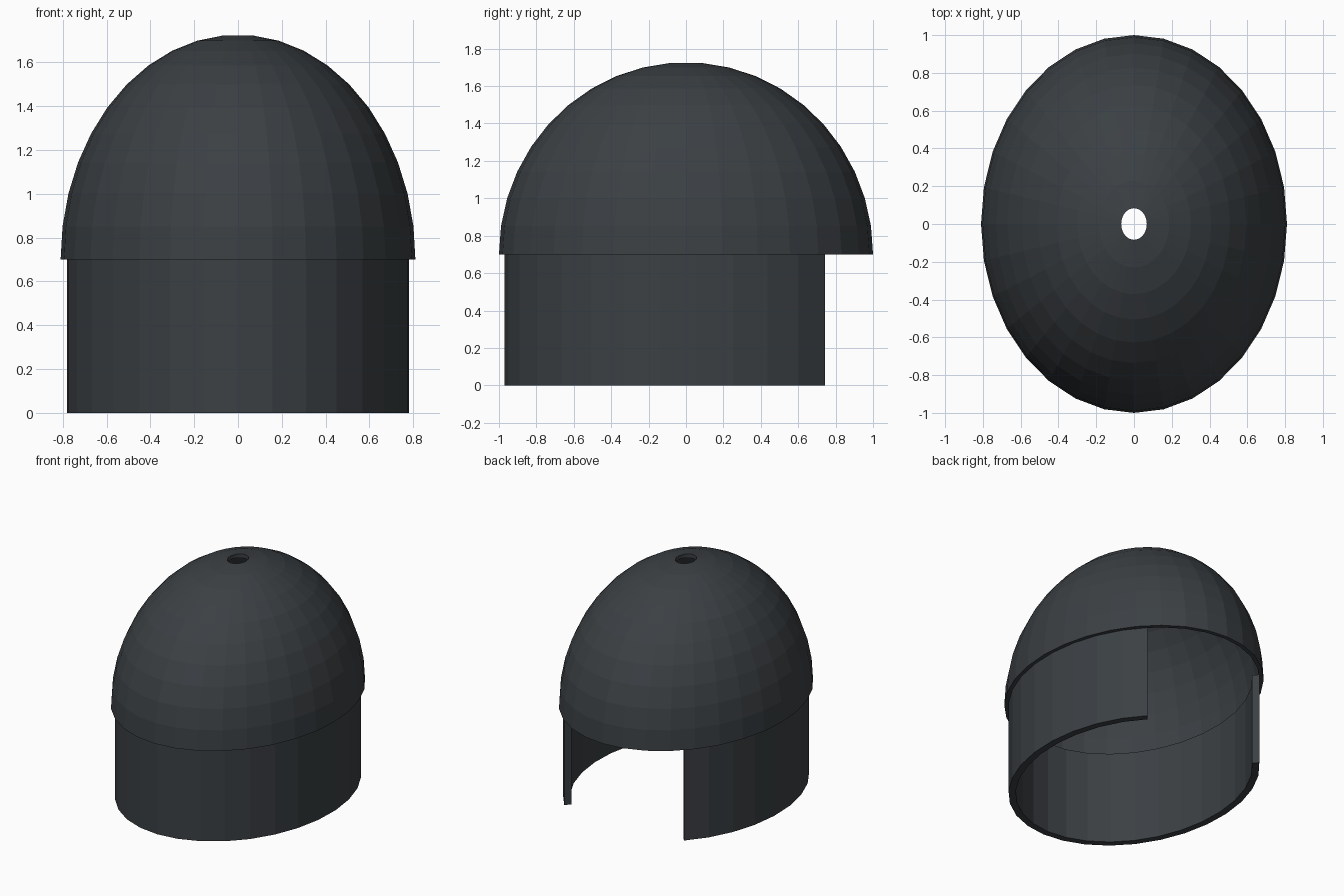
import bpy, bmesh, math

if "Cube" in bpy.data.objects:
    bpy.data.objects.remove(bpy.data.objects["Cube"])

shell = bpy.data.materials.new("dark slate")
shell.diffuse_color = (0.044, 0.051, 0.057, 1)
shell.use_nodes = True
shell.node_tree.nodes["Principled BSDF"].inputs["Base Color"].default_value = shell.diffuse_color

RX, RY, RZ, RIM = 0.81, 1.0, 1.027, 0.70


def sweep(name, rings, closed):
    """Skin a list of closed cross-sections into a solid."""
    bm = bmesh.new()
    loops = [[bm.verts.new(p) for p in r] for r in rings]
    n, m = len(loops), len(loops[0])
    for i in range(n if closed else n - 1):
        a, b = loops[i], loops[(i + 1) % n]
        for j in range(m):
            k = (j + 1) % m
            bm.faces.new((a[j], b[j], b[k], a[k]))
    if not closed:
        bm.faces.new(loops[0])
        bm.faces.new(loops[-1])
    bmesh.ops.recalc_face_normals(bm, faces=bm.faces)
    me = bpy.data.meshes.new(name)
    bm.to_mesh(me)
    bm.free()
    me.materials.append(shell)
    ob = bpy.data.objects.new(name, me)
    bpy.context.collection.objects.link(ob)
    return ob


# hollow oval dome with a small opening at the crown
STEPS, TOP, T = 10, math.radians(85.2), 0.03
lat = [TOP * i / STEPS for i in range(STEPS + 1)]
profile = [(math.cos(a), 0, math.sin(a)) for a in lat]
profile += [(c, T if c > 0.1 else 0, s) for c, _, s in reversed(profile)]
dome = []
for i in range(32):
    t = math.tau * i / 32
    ring = []
    for j, (c, d, s) in enumerate(profile):
        rz = RZ - (T if j > STEPS else 0)
        ring.append(((RX - d) * c * math.sin(t), -(RY - d) * c * math.cos(t), RIM + rz * s))
    dome.append(ring)
sweep("dome", dome, True)

# oval wall, open at the back for the doorway
WX, WY, W, SEG = 0.783, 0.97, 0.05, 24
wall = []
for i in range(SEG + 1):
    t = math.radians(-140 + 280 * i / SEG)
    s, c = math.sin(t), -math.cos(t)
    wall.append([((WX - d) * s, (WY - d) * c, z)
                 for d, z in ((0, 0), (0, RIM), (W, RIM), (W, 0))])
sweep("wall", wall, False)
